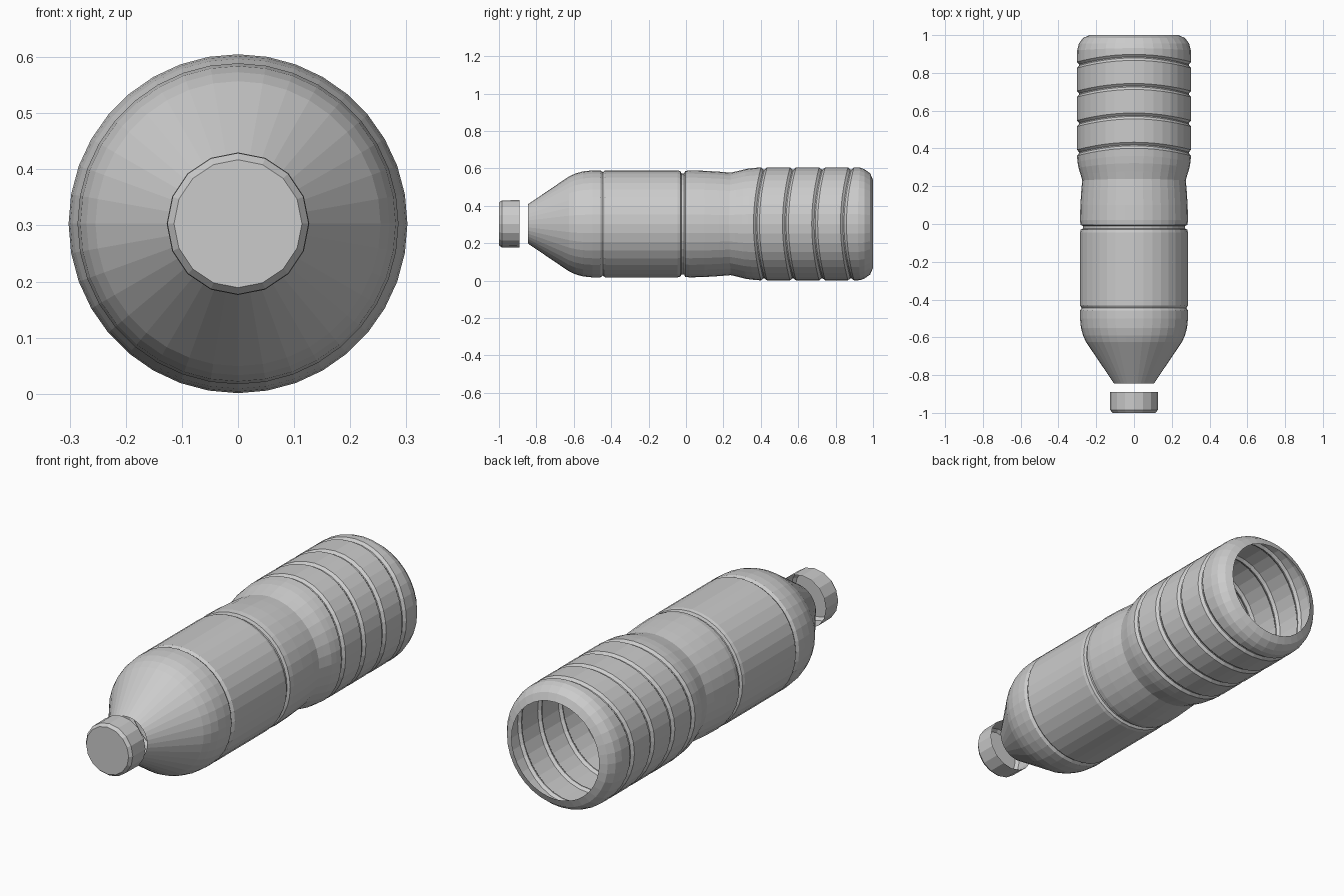
import bpy, bmesh
from math import sin, cos, pi

if "Cube" in bpy.data.objects:
    bpy.data.objects.remove(bpy.data.objects["Cube"])

AXIS_Z = 0.303


def lathe(name, profile, sides, close_front=False):
    """Revolve (y, radius, wave) rings around the y axis."""
    bm = bmesh.new()
    rings = []
    for y, r, wave in profile:
        ring = []
        for i in range(sides):
            a = 2 * pi * i / sides
            # wave bends a ring backwards at top/bottom and forwards at the sides
            ring.append(bm.verts.new((r * cos(a), y - wave * cos(2 * a), AXIS_Z + r * sin(a))))
        rings.append(ring)
    for a, b in zip(rings, rings[1:]):
        for i in range(sides):
            j = (i + 1) % sides
            bm.faces.new((a[i], a[j], b[j], b[i]))
    if close_front:
        bm.faces.new(rings[0])
    bmesh.ops.recalc_face_normals(bm, faces=bm.faces)
    # an open shell: make sure the normals face away from the axis
    f = max(bm.faces, key=lambda f: f.calc_center_median().z)
    if f.normal.z < 0:
        bmesh.ops.reverse_faces(bm, faces=bm.faces)
    me = bpy.data.meshes.new(name)
    bm.to_mesh(me)
    bm.free()
    ob = bpy.data.objects.new(name, me)
    bpy.context.collection.objects.link(ob)
    return ob


# Shoulder, label area and waist
body = [(-0.845, 0.105, 0), (-0.625, 0.254, 0), (-0.59, 0.270, 0), (-0.55, 0.281, 0),
        (-0.50, 0.286, 0), (-0.458, 0.286, 0), (-0.445, 0.277, 0), (-0.432, 0.286, 0),
        (-0.045, 0.286, 0), (-0.03, 0.282, 0), (-0.024, 0.270, 0), (-0.010, 0.270, 0),
        (-0.004, 0.283, 0), (0.02, 0.286, 0), (0.10, 0.284, 0), (0.18, 0.279, 0),
        (0.235, 0.274, 0.004), (0.27, 0.283, 0.008), (0.31, 0.294, 0.012), (0.345, 0.299, 0.016)]

# Wavy grip grooves
for y in (0.397, 0.552, 0.708, 0.862):
    body += [(y - 0.016, 0.302, 0.02), (y - 0.003, 0.291, 0.02),
             (y + 0.003, 0.291, 0.02), (y + 0.016, 0.302, 0.02)]

# Rounded open base
body += [(0.925, 0.301, 0.006), (0.955, 0.292, 0), (0.985, 0.270, 0), (1.0, 0.235, 0)]
lathe("bottle_body", body, 36)

# Screw cap, open at the back
cap = [(-1.0, 0.114, 0), (-0.985, 0.126, 0), (-0.89, 0.127, 0)]
lathe("bottle_cap", cap, 16, close_front=True)
